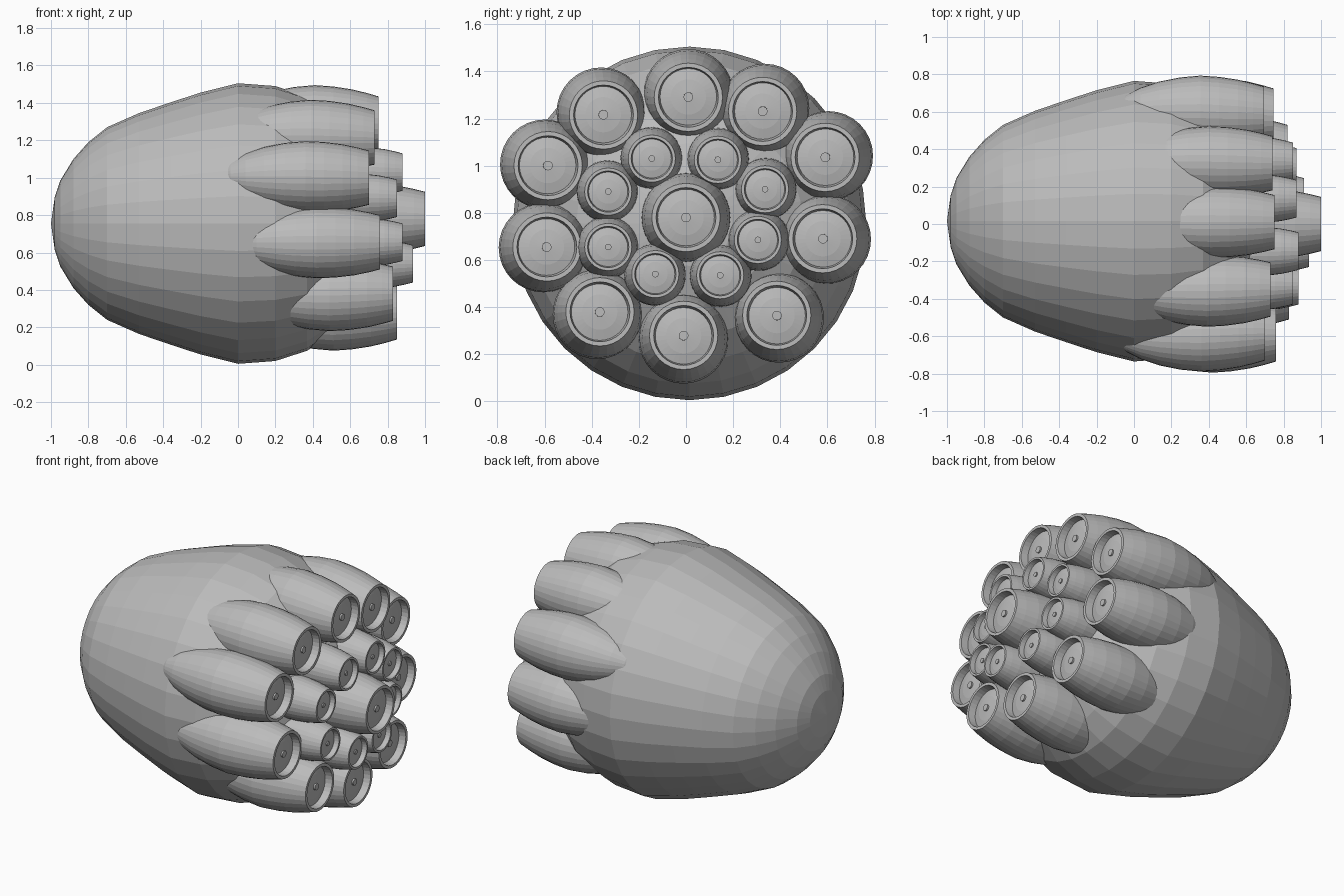
import bpy, bmesh, math
from mathutils import Vector

if "Cube" in bpy.data.objects:
    bpy.data.objects.remove(bpy.data.objects["Cube"])

grey = bpy.data.materials.new("plain_grey")
grey.diffuse_color = (0.5, 0.5, 0.5, 1)
grey.use_nodes = True
grey.node_tree.nodes["Principled BSDF"].inputs["Base Color"].default_value = grey.diffuse_color
SEG = 32


def lathe(name, profile, centre, drift=lambda x: (0, 0)):
    """Revolve (x, radius) points about the x axis; drift shifts each ring in y, z."""
    bm = bmesh.new()
    rings = []
    for x, r in profile:
        dy, dz = drift(x)
        c = Vector(centre) + Vector((x, dy, dz))
        if r == 0:
            rings.append([bm.verts.new(c)] * SEG)
        else:
            rings.append([bm.verts.new(c + Vector((0, r * math.sin(t), r * math.cos(t))))
                          for t in (2 * math.pi * i / SEG for i in range(SEG))])
    for a, b in zip(rings, rings[1:]):
        for i in range(SEG):
            j = (i + 1) % SEG
            quad = list(dict.fromkeys((a[i], a[j], b[j], b[i])))
            bm.faces.new(quad)
    bmesh.ops.recalc_face_normals(bm, faces=bm.faces)
    me = bpy.data.meshes.new(name)
    bm.to_mesh(me)
    bm.free()
    me.materials.append(grey)
    ob = bpy.data.objects.new(name, me)
    bpy.context.collection.objects.link(ob)
    return ob


# Egg-shaped body: long rounded back, domed front
CY, CZ = 0.015, 0.755
lathe("body", [(-1, 0), (-0.98, 0.14), (-0.95, 0.23), (-0.88, 0.345), (-0.8, 0.435),
               (-0.7, 0.515), (-0.53, 0.59), (-0.36, 0.648), (-0.2, 0.70), (0, 0.75),
               (0.2, 0.735), (0.37, 0.68), (0.5, 0.59), (0.6, 0.48), (0.68, 0.34),
               (0.73, 0.18), (0.75, 0)], (0, CY, CZ))

# Nozzle: swollen barrel, thin rim, shallow dished face with a small nub
NOZZLE = [(-0.82, 0), (-0.8, 0.035), (-0.74, 0.085), (-0.66, 0.125), (-0.56, 0.158),
          (-0.45, 0.18), (-0.34, 0.19), (-0.24, 0.187), (-0.14, 0.176), (-0.06, 0.16),
          (0, 0.145), (0, 0.127), (-0.045, 0.12), (-0.035, 0.075), (-0.03, 0.02),
          (-0.02, 0.02), (-0.02, 0)]


def nozzle(name, end, y, z, size=1.0, lean=0.0):
    d = Vector((y - CY, z - CZ))
    d = d.normalized() * lean if lean else d * 0

    def drift(x):
        k = min(-x / 0.34, 1.0)
        return d.x * k, d.y * k
    lathe(name, [(x * size, r * size) for x, r in NOZZLE], (end, y, z), drift)


# Outer ring of ten large nozzles (end x, y, z)
outer = [(0.75, 0.01, 1.29), (0.74, 0.325, 1.23), (0.695, 0.59, 1.035),
         (0.745, 0.58, 0.69), (0.82, 0.385, 0.365), (0.85, -0.01, 0.28),
         (0.83, -0.365, 0.38), (0.76, -0.59, 0.655), (0.70, -0.585, 1.0),
         (0.73, -0.35, 1.215)]
for i, p in enumerate(outer):
    nozzle(f"outer_nozzle_{i}", *p, lean=0.015)

# Inner ring of eight small nozzles
inner = [(0.88, -0.145, 1.03), (0.87, 0.135, 1.025), (0.85, 0.335, 0.9),
         (0.87, 0.305, 0.685), (0.91, 0.145, 0.535), (0.935, -0.13, 0.54),
         (0.88, -0.33, 0.655), (0.85, -0.33, 0.89)]
for i, p in enumerate(inner):
    nozzle(f"inner_nozzle_{i}", *p, size=0.69, lean=0.005)

# Large centre nozzle
nozzle("centre_nozzle", 1.0, 0.0, 0.78)
